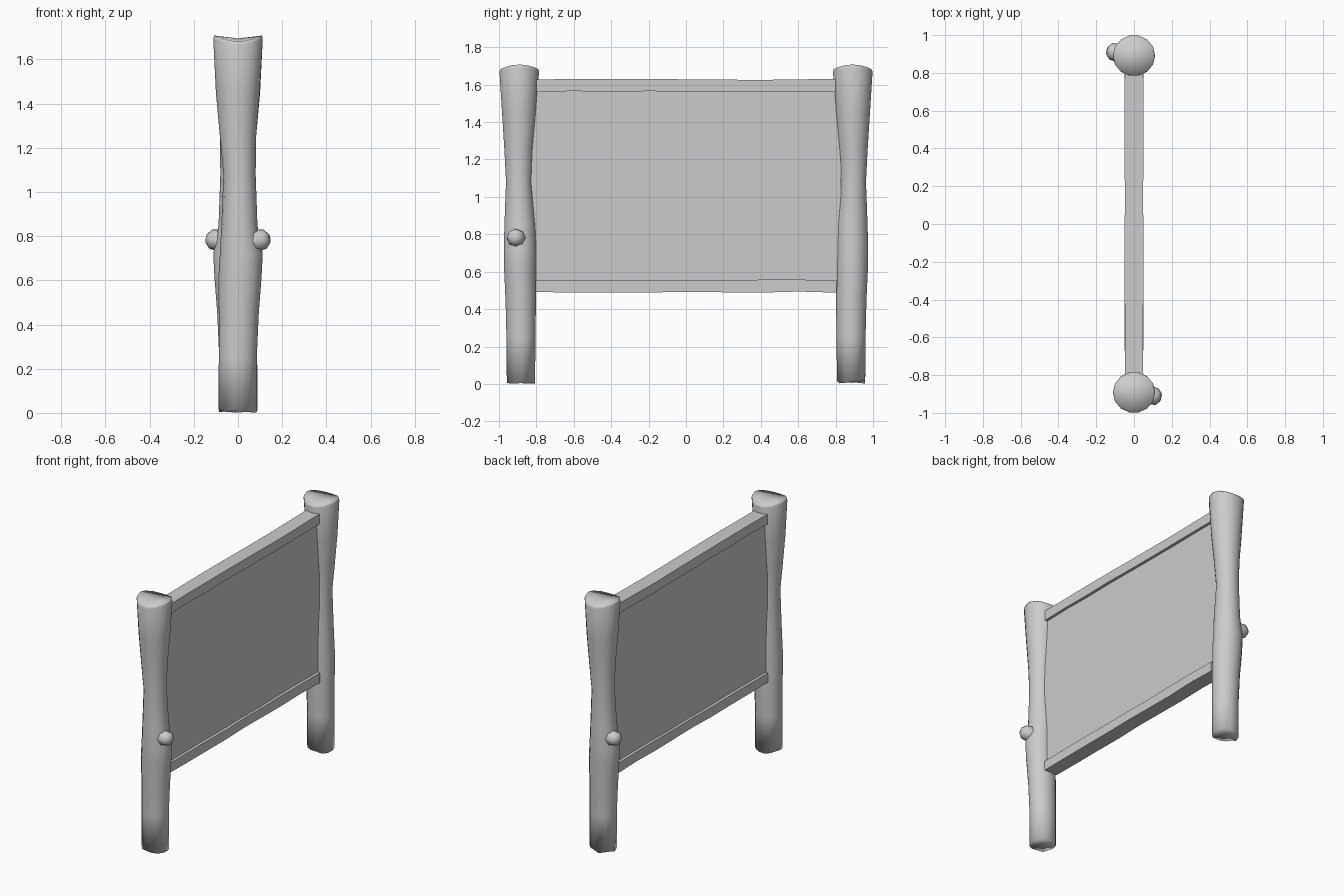
import bpy, bmesh, math, random
from mathutils import Vector, Matrix

random.seed(4)
if "Cube" in bpy.data.objects:
    bpy.data.objects.remove(bpy.data.objects["Cube"])

grey = bpy.data.materials.new("light_grey")
grey.use_nodes = True
grey.diffuse_color = (0.6, 0.6, 0.6, 1)
grey.node_tree.nodes["Principled BSDF"].inputs["Base Color"].default_value = (0.6, 0.6, 0.6, 1)


def make_object(name, bm, smooth):
    bmesh.ops.recalc_face_normals(bm, faces=bm.faces)
    for face in bm.faces:
        face.smooth = smooth
    mesh = bpy.data.meshes.new(name)
    bm.to_mesh(mesh)
    bm.free()
    mesh.materials.append(grey)
    obj = bpy.data.objects.new(name, mesh)
    bpy.context.collection.objects.link(obj)
    return obj


def loft(bm, rings):
    """Bridge rings of points and close both ends."""
    loops = [[bm.verts.new(p) for p in ring] for ring in rings]
    n = len(loops[0])
    for low, high in zip(loops, loops[1:]):
        for i in range(n):
            j = (i + 1) % n
            bm.faces.new((low[i], low[j], high[j], high[i]))
    for loop, in ((loops[0],), (loops[-1],)):
        centre = bm.verts.new(sum((v.co for v in loop), Vector()) / n)
        for i in range(n):
            bm.faces.new((loop[i], loop[(i + 1) % n], centre))


# Log profile: height, left edge, right edge, front edge, back edge
PROFILE = [
    (0.01, -0.088, 0.086, -0.96, -0.805),
    (0.25, -0.087, 0.085, -0.962, -0.803),
    (0.45, -0.087, 0.094, -0.967, -0.80),
    (0.62, -0.088, 0.107, -0.975, -0.80),
    (0.72, -0.082, 0.112, -0.976, -0.80),
    (0.85, -0.075, 0.088, -0.973, -0.803),
    (1.08, -0.066, 0.08, -0.964, -0.824),
    (1.25, -0.082, 0.082, -0.973, -0.815),
    (1.45, -0.10, 0.098, -0.986, -0.798),
    (1.68, -0.112, 0.112, -1.0, -0.783),
    (1.695, -0.108, 0.108, -0.994, -0.787),
]
SIDES = 14


def build_post(name, turn):
    bm = bmesh.new()
    rings = []
    for k, (z, left, right, front, back) in enumerate(PROFILE):
        ring = []
        for i in range(SIDES):
            a = math.tau * i / SIDES
            x = (left + right) / 2 + (right - left) / 2 * math.cos(a)
            y = (front + back) / 2 + (back - front) / 2 * math.sin(a)
            dz = 0
            if k == 0:
                dz = random.uniform(-0.01, 0.008)
            elif k >= len(PROFILE) - 2:
                dz = 0.013 * math.cos(2 * a)
            ring.append(Vector((x, y, z + dz)))
        rings.append(ring)
    loft(bm, rings)
    # Branch stub
    axis = Vector((1, -0.2, 0.15)).normalized()
    spin = axis.to_track_quat('Z', 'Y')
    start = Vector((0.05, -0.9, 0.775))
    stub = []
    for dist, radius in ((0, 0.06), (0.045, 0.048), (0.075, 0.044), (0.095, 0.022)):
        stub.append([start + axis * dist + spin @ Vector(
            (radius * math.cos(math.tau * i / 8), radius * math.sin(math.tau * i / 8), 0))
            for i in range(8)])
    loft(bm, stub)
    bm.transform(Matrix.Rotation(turn, 4, 'Z'))
    make_object(name, bm, True)


build_post("front_post", 0)
build_post("back_post", math.pi)


def build_board(name, thick, length, low, high, wobble):
    """Long board made of slightly uneven cross-sections."""
    bm = bmesh.new()
    rings = []
    for i in range(9):
        y = length * (i / 8 - 0.5)
        d = [random.uniform(-wobble, wobble) for _ in range(3)]
        h = thick / 2 + d[0] / 2
        rings.append([Vector((sx * h, y, z)) for sx, z in
                      ((-1, low + d[1]), (1, low + d[1]), (1, high + d[2]), (-1, high + d[2]))])
    loft(bm, rings)
    return make_object(name, bm, False)


# Rails and the sign panel held between them
build_board("top_rail", 0.098, 1.6, 1.563, 1.628, 0.003)
build_board("bottom_rail", 0.098, 1.61, 0.491, 0.556, 0.003)
build_board("sign_panel", 0.06, 1.66, 0.52, 1.60, 0)
